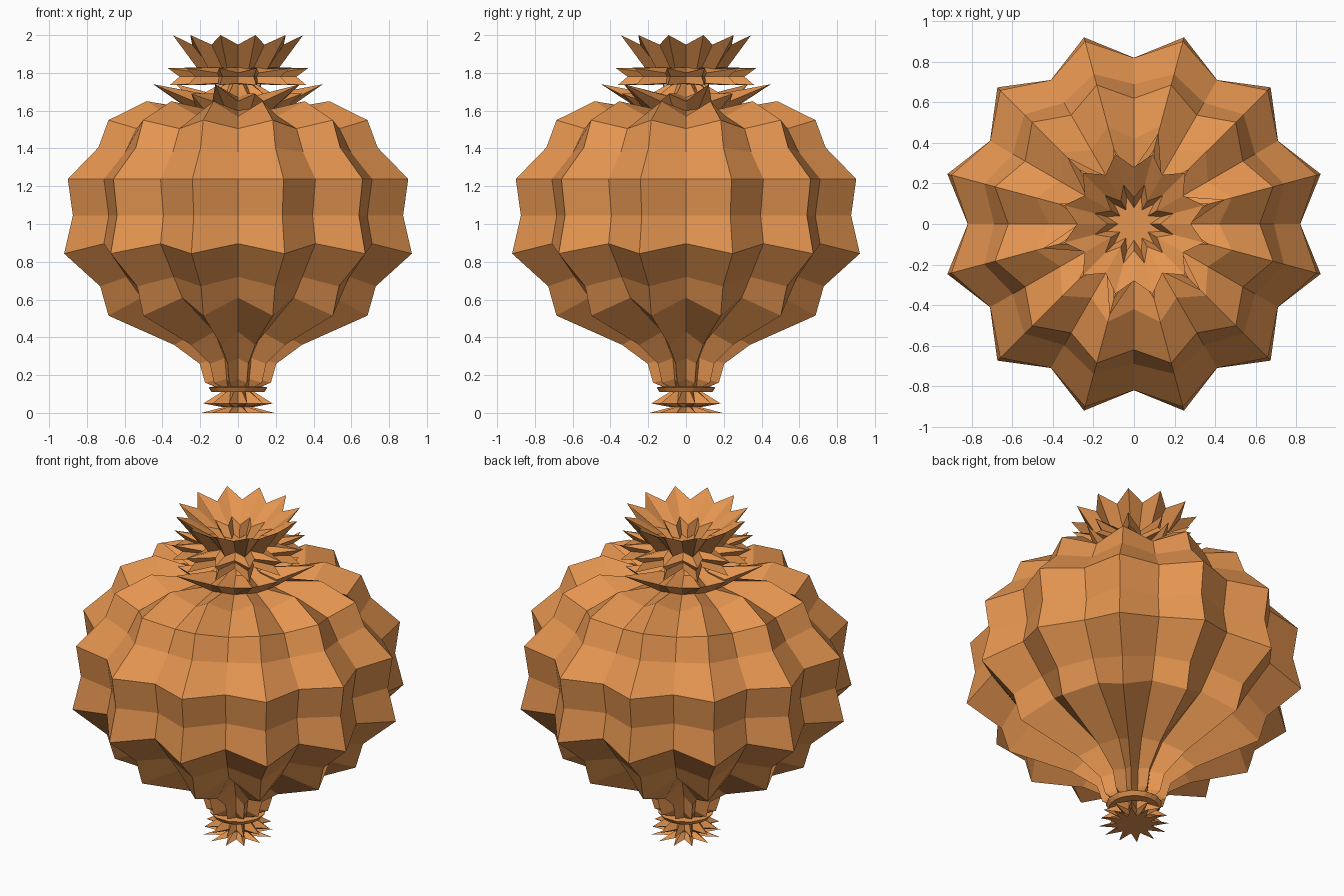
import bpy, bmesh
from math import sin, cos, radians

mat = bpy.data.materials.new("orange")
mat.diffuse_color = (0.78, 0.30, 0.08, 1)


def fluted(name, rows, cap_bottom=False, cap_top=False):
    """Loft of 24-sided pleated rings.
    Row: tip radius, tip z, valley radius, valley z (optional radius, z of every second tip)."""
    bm = bmesh.new()
    rings = []
    for row in rows:
        ring = []
        for i in range(24):
            if i % 2 == 0:
                r, z = row[2], row[3]
            elif len(row) == 6 and i % 4 == 3:
                r, z = row[4], row[5]
            else:
                r, z = row[0], row[1]
            a = radians(15 * i)
            ring.append(bm.verts.new((r * cos(a), r * sin(a), z)))
        rings.append(ring)
    for lo, hi in zip(rings, rings[1:]):
        for i in range(24):
            j = (i + 1) % 24
            bm.faces.new((lo[i], lo[j], hi[j], hi[i]))
    if cap_bottom:
        bm.faces.new(rings[0][::-1])
    if cap_top:
        bm.faces.new(rings[-1])
    mesh = bpy.data.meshes.new(name)
    bm.to_mesh(mesh)
    bm.free()
    obj = bpy.data.objects.new(name, mesh)
    bpy.context.collection.objects.link(obj)
    mesh.materials.append(mat)
    return obj


# Spiky foot with a round collar
fluted("foot", [
    (0.20, 0.00, 0.10, 0.00),
    (0.08, 0.03, 0.06, 0.03),
    (0.19, 0.05, 0.09, 0.05),
    (0.09, 0.11, 0.08, 0.11),
    (0.14, 0.11, 0.14, 0.11),
    (0.16, 0.135, 0.155, 0.135),
    (0.13, 0.14, 0.11, 0.14),
], cap_bottom=True)

# Pleated bulb
fluted("body", [
    (0.13, 0.14, 0.11, 0.14),
    (0.18, 0.16, 0.12, 0.18),
    (0.21, 0.26, 0.14, 0.29),
    (0.35, 0.36, 0.25, 0.43),
    (0.71, 0.515, 0.59, 0.61),
    (0.755, 0.67, 0.68, 0.72),
    (0.953, 0.843, 0.82, 0.896),
    (0.905, 1.045, 0.79, 1.045),
    (0.933, 1.238, 0.82, 1.238),
    (0.765, 1.405, 0.69, 1.38),
    (0.71, 1.55, 0.62, 1.505),
    (0.50, 1.65, 0.42, 1.57),
    (0.26, 1.61, 0.25, 1.60),
])

# Leafy crown: low leaves, middle star, open top cup
fluted("crown", [
    (0.26, 1.61, 0.25, 1.60),
    (0.465, 1.74, 0.27, 1.65, 0.35, 1.69),
    (0.19, 1.69, 0.14, 1.67),
    (0.10, 1.74, 0.09, 1.74),
    (0.375, 1.735, 0.21, 1.745),
    (0.32, 1.78, 0.20, 1.78),
    (0.385, 1.825, 0.22, 1.80),
    (0.22, 1.82, 0.17, 1.83),
    (0.357, 2.00, 0.28, 1.95),
    (0.20, 1.88, 0.13, 1.86),
    (0.14, 1.80, 0.08, 1.80),
], cap_top=True)
